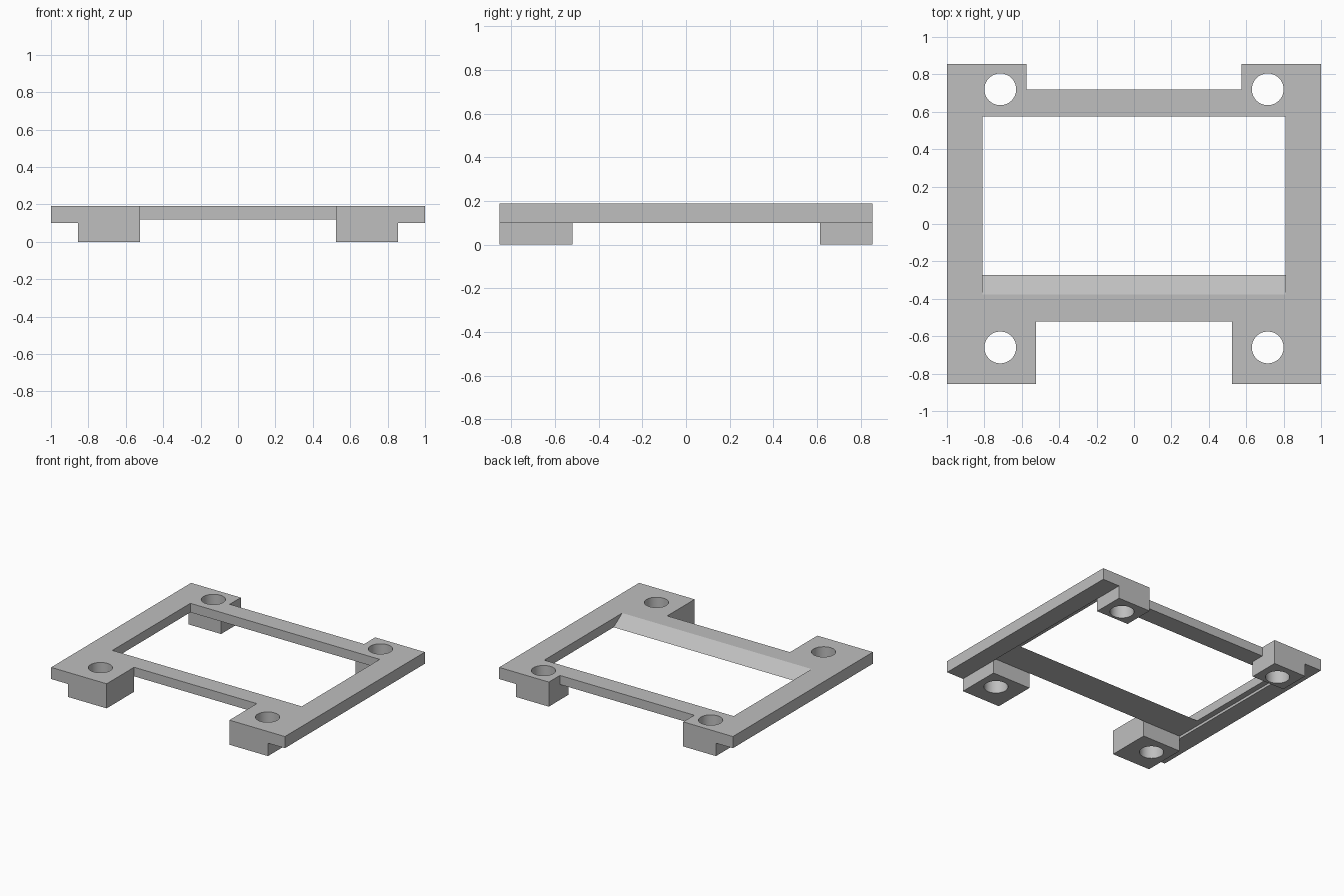
import bpy
import bmesh
import math
from mathutils import Matrix, Vector

cube = bpy.data.objects.get("Cube")
if cube:
    bpy.data.objects.remove(cube, do_unlink=True)

TOP, RAIL_Z, BAR_Z = 0.19, 0.10, 0.12   # top face, rail and bar undersides
DEPTH = 0.855                           # half depth, also outer face of the feet
OVER = 0.1                              # cutter overshoot

grey = bpy.data.materials.new("plain grey")
grey.use_nodes = True
grey.diffuse_color = (0.52, 0.52, 0.52, 1)
grey.node_tree.nodes["Principled BSDF"].inputs["Base Color"].default_value = grey.diffuse_color


def make(name, bm):
    mesh = bpy.data.meshes.new(name)
    bmesh.ops.recalc_face_normals(bm, faces=bm.faces)
    bm.to_mesh(mesh)
    bm.free()
    obj = bpy.data.objects.new(name, mesh)
    bpy.context.collection.objects.link(obj)
    mesh.materials.append(grey)
    return obj


def box(name, x, y, z):
    bm = bmesh.new()
    mid = Vector([sum(r) / 2 for r in (x, y, z)])
    size = [r[1] - r[0] for r in (x, y, z)]
    bmesh.ops.create_cube(bm, size=1, matrix=Matrix.Translation(mid) @ Matrix.Diagonal((*size, 1)))
    return make(name, bm)


def prism_x(name, half_width, profile):
    """Extrude a (y, z) profile along x, centred."""
    bm = bmesh.new()
    face = bm.faces.new([bm.verts.new((-half_width, y, z)) for y, z in profile])
    out = bmesh.ops.extrude_face_region(bm, geom=[face])
    verts = [v for v in out["geom"] if isinstance(v, bmesh.types.BMVert)]
    bmesh.ops.translate(bm, verts=verts, vec=(2 * half_width, 0, 0))
    return make(name, bm)


def hole(name, x, y):
    bm = bmesh.new()
    bmesh.ops.create_cone(bm, cap_ends=True, segments=64, radius1=0.085, radius2=0.085,
                          depth=1, matrix=Matrix.Translation((x, y, 0)))
    return make(name, bm)


# Solid block that the frame is cut from
frame = box("mounting_frame", (-1, 1), (-DEPTH, DEPTH), (0, TOP))

# Notches between the front feet and between the rear feet
cutters = [
    box("front_notch", (-0.525, 0.525), (-DEPTH - OVER, -0.52), (-OVER, TOP + OVER)),
    box("rear_notch", (-0.575, 0.575), (0.72, DEPTH + OVER), (-OVER, TOP + OVER)),
    # Hollow under the bars, leaving four feet
    box("under_bay", (-DEPTH, DEPTH), (-0.52, 0.615), (-OVER, BAR_Z)),
    box("under_rear_bar", (-0.575, 0.575), (0.5, 0.8), (-OVER, BAR_Z)),
]

# Steps under the outer edges of the side rails
for side, x in (("left", (DEPTH, 1 + OVER)), ("right", (-1 - OVER, -DEPTH))):
    cutters.append(box(side + "_rail_step", x, (-1, 1), (-OVER, RAIL_Z)))

# Window with a ramp on the front bar
slope = (0.378 - 0.272) / (TOP - BAR_Z)
cutters.append(prism_x("window", 0.81, [
    (-0.272, -OVER), (0.575, -OVER), (0.575, TOP + OVER),
    (-0.378 - slope * OVER, TOP + OVER), (-0.272, BAR_Z)]))

# Screw holes through the feet
for x in (-0.715, 0.715):
    for y in (-0.66, 0.72):
        cutters.append(hole("screw_hole", x, y))

for cutter in cutters:
    mod = frame.modifiers.new(cutter.name, "BOOLEAN")
    mod.operation = "DIFFERENCE"
    mod.solver = "EXACT"
    mod.object = cutter

# Bake the cuts and drop the cutters
bpy.context.view_layer.update()
graph = bpy.context.evaluated_depsgraph_get()
baked = bpy.data.meshes.new_from_object(frame.evaluated_get(graph))
frame.modifiers.clear()
frame.data = baked
for cutter in cutters:
    bpy.data.objects.remove(cutter, do_unlink=True)

# Round hole walls, sharp edges elsewhere
bpy.ops.object.select_all(action="DESELECT")
frame.select_set(True)
bpy.context.view_layer.objects.active = frame
bpy.ops.object.shade_smooth_by_angle(angle=math.radians(25))
